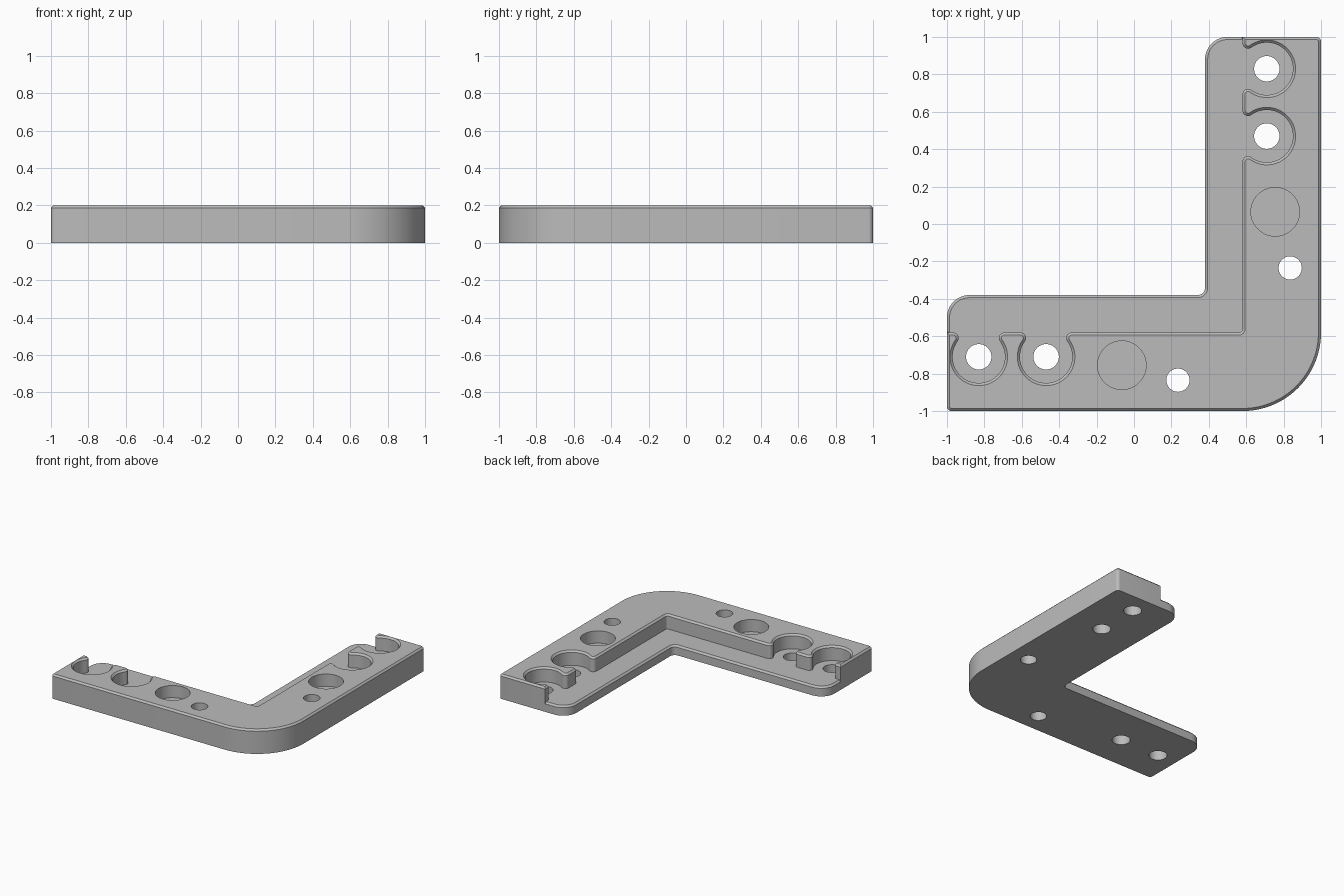
import bpy, bmesh
from math import sin, cos, radians, degrees, sqrt, atan2
from mathutils import Vector

cube = bpy.data.objects.get("Cube")
if cube:
    bpy.data.objects.remove(cube, do_unlink=True)

LEDGE, TOP, CHAMFER = 0.08, 0.2, 0.014
WALL, POCKET_X = 0.58, 0.71          # step wall and pocket centre line
POCKET_R, FILLET = 0.14, 0.03

grey = bpy.data.materials.new("plain_grey")
grey.use_nodes = True
colour = (0.5, 0.5, 0.5, 1)
grey.diffuse_color = colour
grey.node_tree.nodes["Principled BSDF"].inputs["Base Color"].default_value = colour


def arc(x, y, r, start, end, step=6):
    n = max(2, round(abs(end - start) / step))
    angles = [radians(start + (end - start) * i / n) for i in range(n + 1)]
    return [(x + r * cos(a), y + r * sin(a)) for a in angles]


def mirrored(half):
    """Complete an outline across the diagonal of the L."""
    return half + [(-y, -x) for x, y in reversed(half)][1:-1]


def inset(points, d):
    """Mitred inward offset of a counter-clockwise outline."""
    result = []
    for i, p in enumerate(points):
        a, b, c = Vector(points[i - 1]), Vector(p), Vector(points[(i + 1) % len(points)])
        u, v = (b - a).normalized(), (c - b).normalized()
        n1, n2 = Vector((-u.y, u.x)), Vector((-v.y, v.x))
        result.append(tuple(b + (n1 + n2) * d / (1 + n1.dot(n2))))
    return result


def loft(name, rings):
    """Solid from stacked (outline, height) rings with flat caps."""
    bm = bmesh.new()
    loops = [[bm.verts.new((x, y, z)) for x, y in pts] for pts, z in rings]
    bm.faces.new(list(reversed(loops[0])))
    bm.faces.new(loops[-1])
    for low, high in zip(loops, loops[1:]):
        for i in range(len(low)):
            j = (i + 1) % len(low)
            quad = [low[i], low[j], high[j], high[i]]
            if high[i].co == low[i].co or high[j].co == low[j].co:
                continue
            bm.faces.new(quad)
    mesh = bpy.data.meshes.new(name)
    bm.to_mesh(mesh)
    bm.free()
    mesh.materials.append(grey)
    obj = bpy.data.objects.new(name, mesh)
    bpy.context.collection.objects.link(obj)
    return obj


def drill(obj, holes, bottom):
    """Cut round holes, each with its diagonal twin, then remove the cutters."""
    bpy.context.view_layer.objects.active = obj
    for x, y, r in holes:
        for cx, cy in ((x, y), (-y, -x)):
            ring = arc(cx, cy, r, 0, 360)[:-1]
            cutter = loft("hole_cutter", [(ring, bottom), (ring, TOP + 0.1)])
            cutter.hide_render = True
            mod = obj.modifiers.new("hole", 'BOOLEAN')
            mod.operation, mod.solver, mod.object = 'DIFFERENCE', 'EXACT', cutter
            bpy.ops.object.modifier_apply(modifier=mod.name)
            bpy.data.objects.remove(cutter, do_unlink=True)


# Outer edge shared by both layers: big rounded corner and one arm end
outer = arc(WALL, -WALL, 0.42, -45, 0, 3) + arc(0.975, 0.975, 0.025, 0, 90, 15)

# Raised rail: step wall with two keyhole pockets per arm
rail = outer + [(WALL, 1.0)]
dx = POCKET_X - WALL - FILLET
dy = sqrt((POCKET_R + FILLET) ** 2 - dx ** 2)
lean = degrees(atan2(dy, dx))
for y in (0.83, 0.47):
    rail += arc(WALL + FILLET, y + dy, FILLET, 180, 360 - lean, 12)
    rail += arc(POCKET_X, y, POCKET_R, 180 - lean, lean - 180)[1:-1]
    rail += arc(WALL + FILLET, y - dy, FILLET, lean, 180, 12)
rail += arc(WALL - 0.02, -WALL + 0.02, 0.02, 0, -45, 15)
rail = mirrored(rail)
raised_rail = loft("raised_rail", [(rail, LEDGE), (rail, TOP - CHAMFER),
                                   (inset(rail, CHAMFER), TOP)])

# Base plate: only the exposed ledge rim is chamfered
ledge = [(WALL - 0.002, 1.0)] + arc(0.5, 0.88, 0.12, 90, 180)
ledge += arc(0.34, -0.34, 0.04, 0, -45, 9)
plate = mirrored(outer + [(WALL, 1.0)] + ledge)
first = len(outer) + 1
last = first + 2 * len(ledge) - 1
rim = [q if first <= i < last else p
       for i, (p, q) in enumerate(zip(plate, inset(plate, CHAMFER)))]
base_plate = loft("base_plate", [(plate, 0), (plate, LEDGE - CHAMFER), (rim, LEDGE)])

# Screw holes, dowel holes and blind round recesses
dowel = (0.835, -0.235, 0.062)
drill(base_plate, [(POCKET_X, 0.83, 0.068), (POCKET_X, 0.47, 0.068), dowel], -0.1)
drill(raised_rail, [dowel], -0.1)
drill(raised_rail, [(0.755, 0.065, 0.13)], 0.1)

# Smooth arcs, crisp chamfers
bpy.ops.object.select_all(action='DESELECT')
for obj in (base_plate, raised_rail):
    obj.select_set(True)
bpy.context.view_layer.objects.active = raised_rail
bpy.ops.object.shade_smooth_by_angle(angle=radians(30))
